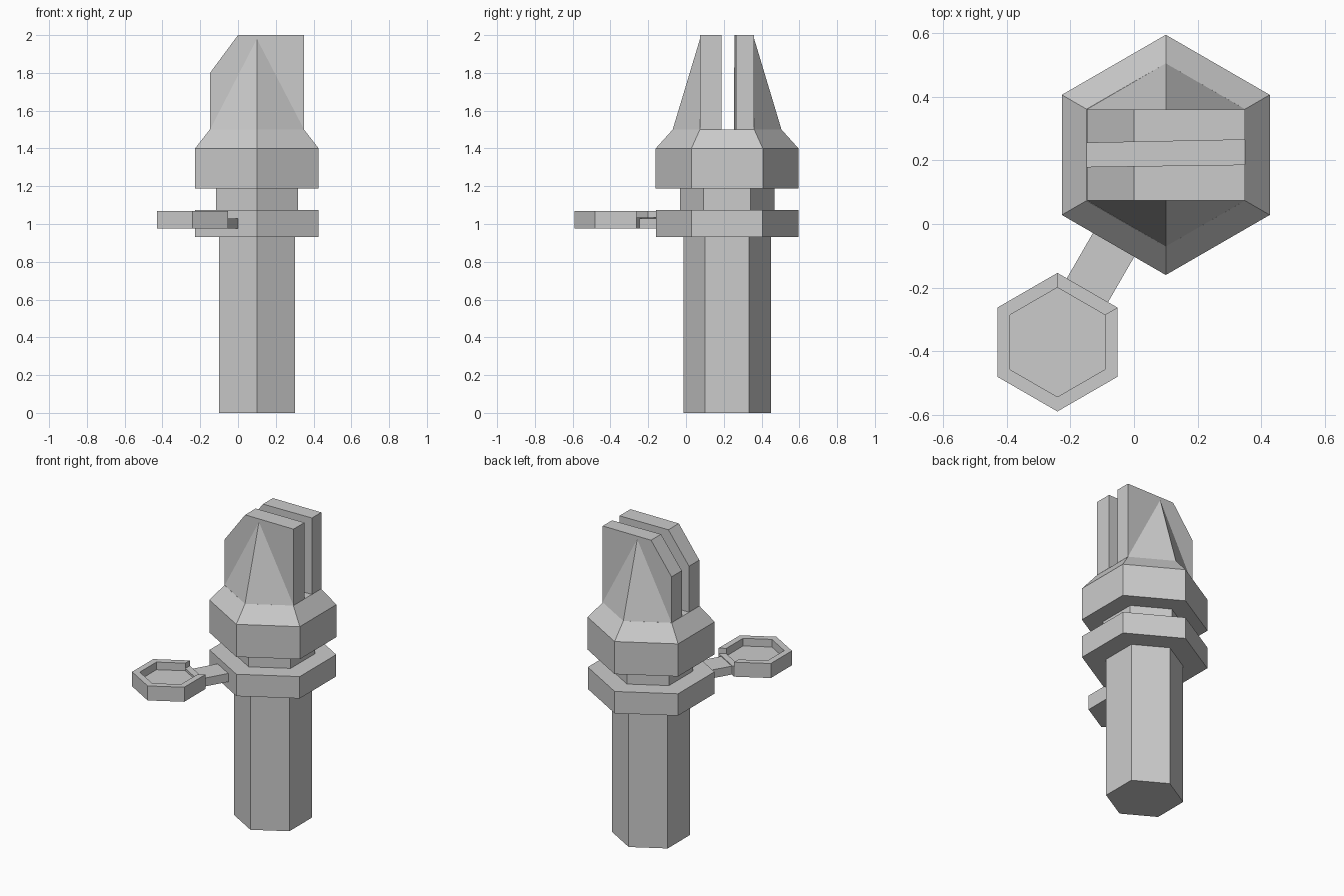
import bpy, bmesh
from math import cos, sin, radians
from mathutils import Vector

if "Cube" in bpy.data.objects:
    bpy.data.objects.remove(bpy.data.objects["Cube"])

AXIS = (0.10, 0.2175)      # centre of the main body
PAD = (-0.241, -0.372)     # centre of the side paddle


def loft(name, rings):
    """Join equal-length point rings into a closed solid with capped ends."""
    bm = bmesh.new()
    vs = [[bm.verts.new(p) for p in ring] for ring in rings]
    n = len(rings[0])
    for a, b in zip(vs, vs[1:]):
        for i in range(n):
            j = (i + 1) % n
            bm.faces.new((a[i], a[j], b[j], b[i]))
    bm.faces.new(vs[0])
    bm.faces.new(vs[-1])
    bmesh.ops.remove_doubles(bm, verts=bm.verts, dist=1e-5)
    bmesh.ops.recalc_face_normals(bm, faces=bm.faces)
    me = bpy.data.meshes.new(name)
    bm.to_mesh(me)
    bm.free()
    ob = bpy.data.objects.new(name, me)
    bpy.context.collection.objects.link(ob)
    return ob


def polar(c, r, deg, z):
    return (c[0] + r * cos(radians(deg)), c[1] + r * sin(radians(deg)), z)


def hexagon(c, r, z):
    return [polar(c, r, 30 + 60 * k, z) for k in range(6)]


# Hexagonal body: shaft, flange, neck, collar and shoulder
profile = [(0.232, 0), (0.232, 0.93), (0.377, 0.93), (0.377, 1.073), (0.25, 1.073),
           (0.25, 1.187), (0.378, 1.187), (0.378, 1.40), (0.288, 1.50)]
loft("body", [hexagon(AXIS, r, z) for r, z in profile])

# Two upright prongs with a clipped corner, each backed by a pyramid buttress
side = [(-0.148, 1.5), (0.35, 1.5), (0.35, 2.0), (0.0, 2.0), (-0.148, 1.8)]
for label, outer, tip, in_left, in_right in (("front", 0.074, -0.0705, 0.180, 0.187),
                                             ("rear", 0.361, 0.5055, 0.255, 0.265)):
    inner = [(x, in_left + (in_right - in_left) * (x + 0.148) / 0.498, z) for x, z in side]
    loft(label + "_prong", [[(x, outer, z) for x, z in side], inner])
    base = [(-0.148, outer, 1.5), (0.1, tip, 1.5), (0.35, outer, 1.5)]
    bm_apex = (0.1, outer, 1.98)
    # Buttress as three triangles rising from the shoulder, open towards the prong
    me = bpy.data.meshes.new(label + "_buttress")
    faces = [(0, 1, 3), (1, 2, 3), (2, 0, 3), (0, 2, 1)]
    if label == "rear":
        faces = [f[::-1] for f in faces]
    me.from_pydata(base + [bm_apex], [], faces)
    bpy.context.collection.objects.link(bpy.data.objects.new(label + "_buttress", me))


# Side paddle: floor plate, raised rim on five sides, low sill facing the arm
def rim_ring(deg, top):
    return [polar(PAD, r, deg, z) for r, z in
            ((0.172, 0.975), (0.218, 0.975), (0.218, top), (0.172, top))]


loft("paddle_floor", [hexagon(PAD, 0.172, 0.975), hexagon(PAD, 0.172, 1.02)])
loft("paddle_rim", [rim_ring(90 + 60 * k, 1.07) for k in range(6)])
loft("paddle_sill", [rim_ring(30, 1.035), rim_ring(90, 1.035)])

# Arm from the paddle to the flange
along = Vector((cos(radians(60)), sin(radians(60)), 0))
across = Vector((-along.y, along.x, 0))
rings = []
for d in (0.187, 0.36):
    mid = Vector((*PAD, 0)) + along * d
    rings.append([mid + across * s + Vector((0, 0, z)) for s, z in
                  ((-0.075, 0.975), (0.075, 0.975), (0.075, 1.03), (-0.075, 1.03))])
loft("paddle_arm", rings)
